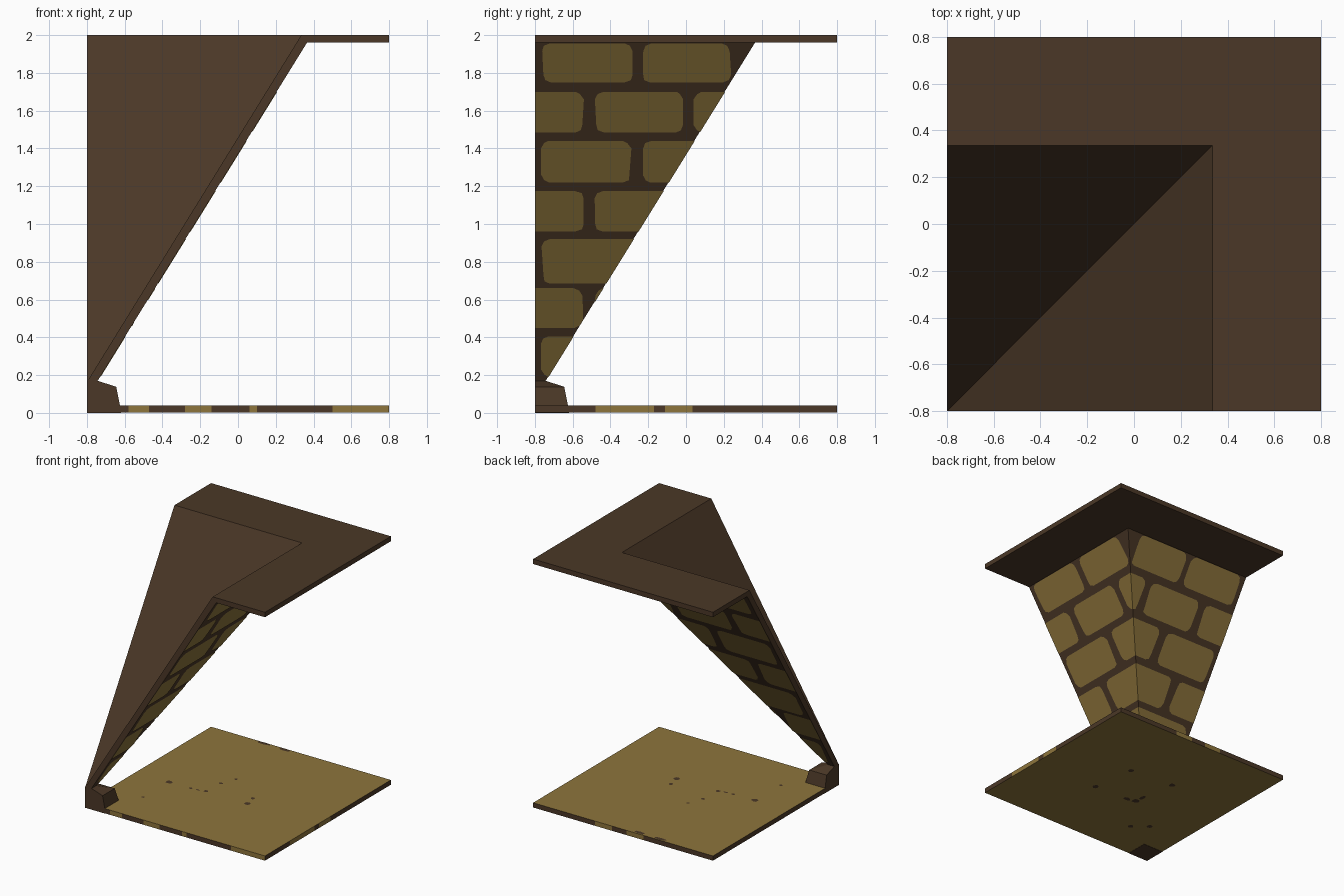
import bpy, bmesh, math, random

if "Cube" in bpy.data.objects:
    bpy.data.objects.remove(bpy.data.objects["Cube"])
random.seed(4)

def material(name, rgb):
    m = bpy.data.materials.new(name)
    m.diffuse_color = (*rgb, 1)
    m.use_nodes = True
    m.node_tree.nodes["Principled BSDF"].inputs["Base Color"].default_value = m.diffuse_color
    return m

BROWN = material("dark_brown_mortar", (0.070, 0.039, 0.020))
OCHRE = material("ochre_stone", (0.270, 0.178, 0.045))

def finish(bm, name, *mats):
    me = bpy.data.meshes.new(name)
    bm.to_mesh(me)
    bm.free()
    for m in mats:
        me.materials.append(m)
    ob = bpy.data.objects.new(name, me)
    bpy.context.collection.objects.link(ob)
    return ob

def loft(sections):
    """Closed solid through equal-length rings; returns bmesh and side faces."""
    bm = bmesh.new()
    rings = [[bm.verts.new(p) for p in s] for s in sections]
    sides = []
    for a, b in zip(rings, rings[1:]):
        for i in range(len(a)):
            j = (i + 1) % len(a)
            sides.append(bm.faces.new((a[i], a[j], b[j], b[i])))
    bm.faces.new(rings[0][::-1])
    bm.faces.new(rings[-1])
    bmesh.ops.recalc_face_normals(bm, faces=bm.faces)
    return bm, sides

E = -0.8                      # outer corner of the piece
SLOPE, DROP = 1.615, 1.37     # sloped wall: underside height = DROP + SLOPE * x
def outer(z): return (z - DROP) / SLOPE
def inner(z): return max(outer(z) - 0.055, E + 0.001)

def l_ring(i, o, z):
    return [(E, o, z), (E, i, z), (i, i, z), (i, E, z), (o, E, z), (o, o, z)]

# Two sloping walls meeting at a ridge
bm, _ = loft([l_ring(inner(z), outer(z), z) for z in (0.165, 2.0)])
finish(bm, "sloping_walls", BROWN)

# L-shaped top slab, fitted around the walls
bm, _ = loft([l_ring(outer(z), 0.8, z) for z in (1.96, 2.0)])
finish(bm, "top_slab", BROWN)

# Corner foot block with sloping top
def square(s, z): return [(E, E, z), (s, E, z), (s, s, z), (E, s, z)]
bm, _ = loft([square(-0.62, 0), square(-0.625, 0.04),
              square(-0.645, 0.138), square(-0.743, 0.17)])
finish(bm, "corner_foot", BROWN)

# Bricks on the underside of the walls: (bottom, top, [(start, end), ...])
ROWS = [
    (1.75, 1.955, [(-0.76, -0.28), (-0.23, 0.235)]),
    (1.485, 1.70, [(-0.8, -0.545), (-0.48, -0.015), (0.045, 0.6)]),
    (1.22, 1.44, [(-0.765, -0.295), (-0.225, 0.4)]),
    (0.96, 1.175, [(-0.8, -0.545), (-0.48, 0.2)]),
    (0.685, 0.92, [(-0.76, -0.1)]),
    (0.45, 0.66, [(-0.8, -0.55), (-0.48, 0.0)]),
    (0.19, 0.405, [(-0.765, -0.3)]),
]
def brick_outline(a, b, lo, hi):
    pts = []
    for cx, cz, ang in ((b, hi, 0), (a, hi, 90), (a, lo, 180), (b, lo, 270)):
        r = 0.0 if cx == E else 0.04
        sx, sz = (1 if cx == b else -1), (1 if cz == hi else -1)
        if r == 0:
            pts.append((cx, cz))
            continue
        for k in range(3):
            t = math.radians(ang + 45 * k)
            j = random.uniform(-0.006, 0.006)
            pts.append((cx - sx * r + r * math.cos(t) + j, cz - sz * r + r * math.sin(t)))
    return pts

for name, flip in (("right_wall_bricks", False), ("back_wall_bricks", True)):
    bm = bmesh.new()
    for lo, hi, spans in ROWS:
        for a, b in spans:
            pts = [(outer(z) + 0.003, y, z) for y, z in brick_outline(a, b, lo, hi)]
            bm.faces.new([bm.verts.new(p) for p in pts])
    # trim the bricks at the ridge, where x equals y
    bmesh.ops.bisect_plane(bm, geom=bm.verts[:] + bm.edges[:] + bm.faces[:],
                           plane_co=(0, 0, 0), plane_no=(-1, 1, 0), clear_outer=True)
    if flip:
        for v in bm.verts:
            v.co.x, v.co.y = v.co.y, v.co.x
    for f in bm.faces:
        f.normal_update()
        if f.normal.z > 0:
            f.normal_flip()
    finish(bm, name, OCHRE)

# Floor slab: ochre top and bottom, brown edges with ochre stretches
STRETCHES = {   # ochre intervals along each edge
    "front": [(-0.58, -0.47), (-0.28, -0.14), (0.06, 0.1), (0.5, 0.8)],
    "right": [(-0.48, -0.17), (-0.11, 0.035)],
    "back": [(-0.18, -0.03), (0.1, 0.25)],
    "left": [],
}
PLACE = {"front": lambda t: (t, -0.8), "right": lambda t: (0.8, t),
         "back": lambda t: (t, 0.8), "left": lambda t: (-0.8, t)}
ring, ochre = [], []
for side in ("front", "right", "back", "left"):
    cuts = sorted({-0.8, 0.8, *(c for s in STRETCHES[side] for c in s)},
                  reverse=side in ("back", "left"))
    for a, b in zip(cuts, cuts[1:]):
        ring.append(PLACE[side](a))
        ochre.append(any(p < (a + b) / 2 < q for p, q in STRETCHES[side]))
bm, sides = loft([[(x, y, z) for x, y in ring] for z in (0.002, 0.04)])
for f in bm.faces:
    f.material_index = 1
for f, is_ochre in zip(sides, ochre):
    f.material_index = int(is_ochre)
finish(bm, "floor_slab", BROWN, OCHRE)

# Small mortar spots showing on the floor: (x, y, radius x, radius y)
TOP = [(-0.5, -0.16, .03, .025), (-0.31, -0.155, .016, .012), (-0.19, -0.135, .018, .018),
       (-0.25, -0.15, .02, .008), (-0.18, 0.04, .018, .014), (-0.13, 0.16, .014, .014),
       (0.16, -0.04, .016, .02), (0.176, -0.137, .025, .025), (-0.51, -0.48, .014, .014),
       (-0.32, 0.78, .06, .017), (-0.13, 0.78, .05, .017)]
BOTTOM = [(0.17, 0.17, .022, .022), (0.22, -0.19, .026, .026), (-0.21, 0.2, .026, .026),
          (-0.15, -0.16, .03, .03), (-0.08, -0.18, .03, .02), (-0.16, -0.09, .02, .03),
          (-0.37, -0.48, .022, .022), (-0.48, -0.39, .022, .022)]
for name, spots, z, up in (("floor_top_spots", TOP, 0.042, 1),
                           ("floor_bottom_spots", BOTTOM, 0.0005, -1)):
    bm = bmesh.new()
    for x, y, rx, ry in spots:
        vs = []
        for k in range(8):
            t = up * math.tau * k / 8
            r = random.uniform(0.8, 1.1)
            vs.append(bm.verts.new((x + rx * r * math.cos(t), y + ry * r * math.sin(t), z)))
        bm.faces.new(vs)
    finish(bm, name, BROWN)
